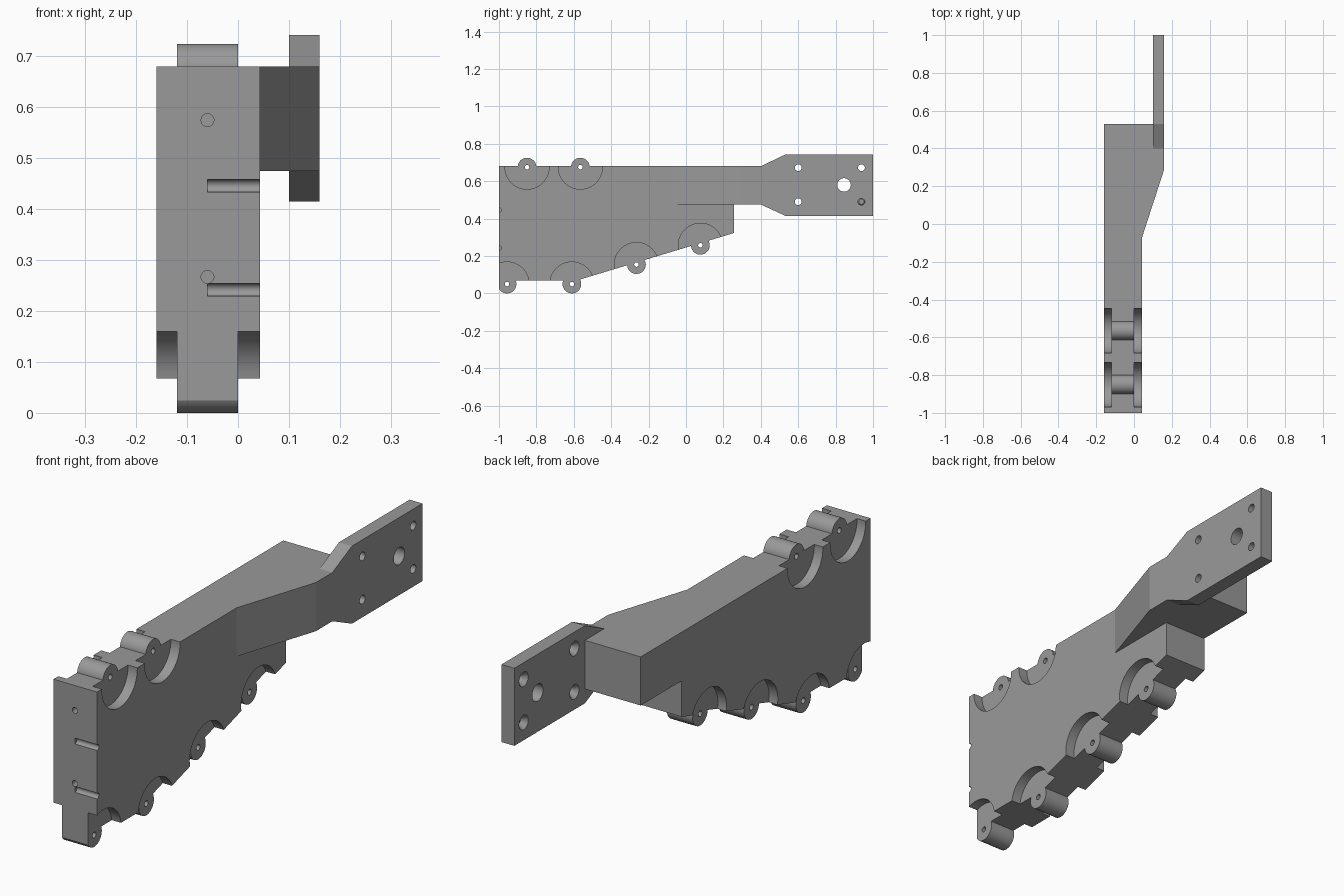
import bpy, bmesh, math
from mathutils import Matrix, Vector

if "Cube" in bpy.data.objects:
    bpy.data.objects.remove(bpy.data.objects["Cube"])

grey = bpy.data.materials.new("plain grey")
grey.diffuse_color = (0.32, 0.32, 0.32, 1)
grey.use_nodes = True
grey.node_tree.nodes["Principled BSDF"].inputs["Base Color"].default_value = grey.diffuse_color


def finish(bm, name):
    bmesh.ops.recalc_face_normals(bm, faces=bm.faces)
    mesh = bpy.data.meshes.new(name)
    bm.to_mesh(mesh)
    bm.free()
    mesh.materials.append(grey)
    ob = bpy.data.objects.new(name, mesh)
    bpy.context.collection.objects.link(ob)
    return ob


def prism(name, points, shift):
    """Extrude a closed outline of 3D points along shift."""
    bm = bmesh.new()
    face = bm.faces.new([bm.verts.new(p) for p in points])
    ext = bmesh.ops.extrude_face_region(bm, geom=[face], use_keep_orig=True)
    moved = [g for g in ext["geom"] if isinstance(g, bmesh.types.BMVert)]
    bmesh.ops.translate(bm, verts=moved, vec=shift)
    return finish(bm, name)


def rods(name, items):
    """Round bars, each given as start, end, start radius, end radius."""
    bm = bmesh.new()
    for a, b, r1, r2 in items:
        a, b = Vector(a), Vector(b)
        turn = (b - a).to_track_quat('Z', 'Y').to_matrix().to_4x4()
        bmesh.ops.create_cone(bm, cap_ends=True, segments=48, radius1=r1, radius2=r2,
                              depth=(b - a).length,
                              matrix=Matrix.Translation((a + b) / 2) @ turn)
    return finish(bm, name)


def combine(target, other, operation):
    mod = target.modifiers.new(operation, 'BOOLEAN')
    mod.operation, mod.solver, mod.object = operation, 'EXACT', other
    bpy.context.view_layer.objects.active = target
    bpy.ops.object.modifier_apply(modifier=mod.name)
    bpy.data.objects.remove(other)


# Main dimensions
LEFT, RIGHT = -0.16, 0.043          # body sides
IN_L, IN_R = -0.12, 0.0             # central web between the pockets
TOP, STEP = 0.68, 0.475
bosses = [(-0.85, 0.675), (-0.565, 0.675),
          (-0.957, 0.05), (-0.61, 0.05), (-0.265, 0.154), (0.077, 0.257)]

# Body slab with sloped underside and rear step
outline = [(-1, 0.068), (-0.587, 0.068), (0.257, 0.323), (0.257, STEP),
           (0.53, STEP), (0.53, TOP), (-1, TOP)]
bracket = prism("bracket_body", [(LEFT, y, z) for y, z in outline], (RIGHT - LEFT, 0, 0))

# Sideways flare leading to the arm
flare = [(0, -0.07), (RIGHT, -0.07), (0.16, 0.29), (0.16, 0.53), (0, 0.53)]
combine(bracket, prism("flare", [(x, y, STEP) for x, y in flare], (0, 0, TOP - STEP)), 'UNION')

# Mounting arm plate
arm = [(0.40, STEP), (0.53, 0.415), (1, 0.415), (1, 0.742), (0.53, 0.742), (0.40, TOP)]
combine(bracket, prism("arm", [(0.10, y, z) for y, z in arm], (0.06, 0, 0)), 'UNION')

# Round pockets on both sides of each boss
pockets = []
for y, z in bosses:
    pockets.append(((LEFT - 0.05, y, z), (IN_L, y, z), 0.118, 0.118))
    pockets.append(((IN_R, y, z), (RIGHT + 0.05, y, z), 0.118, 0.118))
combine(bracket, rods("pockets", pockets), 'DIFFERENCE')

# Bosses, the foremost one trimmed flush with the front face
combine(bracket, rods("bosses", [((IN_L, y, z), (IN_R, y, z), 0.05, 0.05)
                                 for y, z in bosses]), 'UNION')
combine(bracket, prism("front_trim", [(-0.3, -1.2, -0.2), (0.3, -1.2, -0.2),
                                      (0.3, -1, -0.2), (-0.3, -1, -0.2)], (0, 0, 1.2)), 'DIFFERENCE')

# Axle holes through the bosses
combine(bracket, rods("axle_holes", [((-0.2, y, z), (0.1, y, z), 0.012, 0.012)
                                     for y, z in bosses]), 'DIFFERENCE')

# Front face: half-round grooves and blind holes
combine(bracket, rods("grooves", [((-0.06, -1, z), (0.1, -1, z), 0.0125, 0.0125)
                                  for z in (0.446, 0.242)]), 'DIFFERENCE')
combine(bracket, rods("front_holes", [((-0.06, -1.05, z), (-0.06, -0.9, z), 0.0125, 0.0125)
                                      for z in (0.575, 0.267)]), 'DIFFERENCE')

# Arm holes: one large, four small with countersinks on the inner side
small = [(y, z) for y in (0.60, 0.938) for z in (0.49, 0.672)]
holes = [((0.05, y, z), (0.2, y, z), 0.018, 0.018) for y, z in small]
holes.append(((0.05, 0.845, 0.58), (0.2, 0.845, 0.58), 0.036, 0.036))
combine(bracket, rods("arm_holes", holes), 'DIFFERENCE')
combine(bracket, rods("countersinks", [((0.09, y, z), (0.125, y, z), 0.037, 0.014)
                                       for y, z in small]), 'DIFFERENCE')

# Smooth the round walls, keep edges sharp
bracket.select_set(True)
bpy.context.view_layer.objects.active = bracket
bpy.ops.object.shade_smooth_by_angle(angle=math.radians(15))
